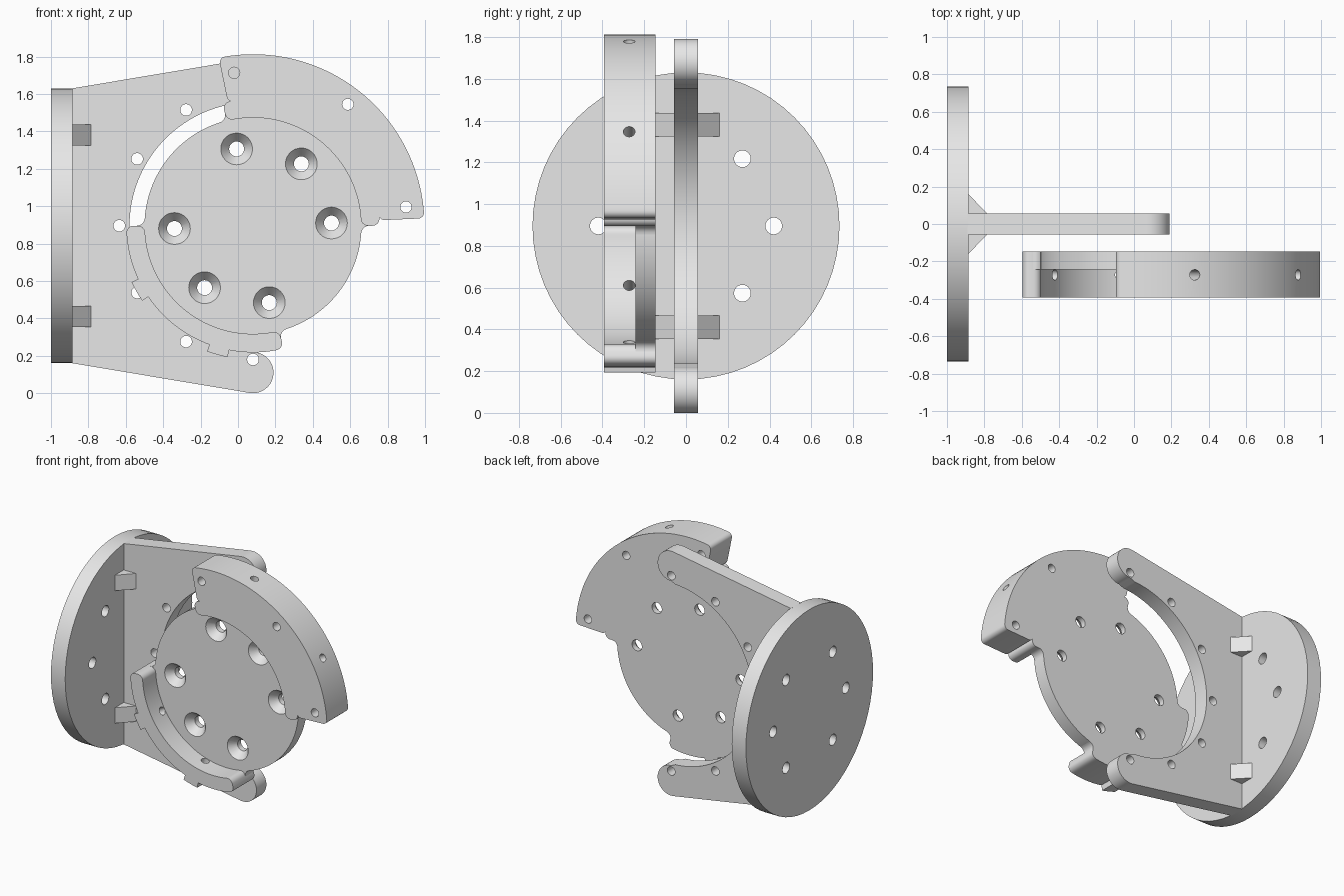
import bpy, bmesh
from math import radians, sin, cos, pi
from mathutils import Vector, Matrix

if "Cube" in bpy.data.objects:
    bpy.data.objects.remove(bpy.data.objects["Cube"])

GREY = (0.8, 0.8, 0.8, 1)
mat = bpy.data.materials.new("light_grey")
mat.use_nodes = True
mat.diffuse_color = GREY
mat.node_tree.nodes["Principled BSDF"].inputs["Base Color"].default_value = GREY

CX, CZ = 0.08, 0.895          # shared pivot axis
BACK, STEP, FRONT = -0.147, -0.242, -0.393
AIM = 52                      # direction of the outer block in degrees
RIM = 0.58


def polar(r, deg):
    return (CX + r * cos(radians(deg)), CZ + r * sin(radians(deg)))


def arc(cx, cz, r, a0, a1, n):
    steps = [radians(a0 + (a1 - a0) * i / n) for i in range(n + 1)]
    return [(cx + r * cos(a), cz + r * sin(a)) for a in steps]


def finish(name, bm):
    bmesh.ops.recalc_face_normals(bm, faces=bm.faces)
    mesh = bpy.data.meshes.new(name)
    bm.to_mesh(mesh)
    bm.free()
    mesh.materials.append(mat)
    ob = bpy.data.objects.new(name, mesh)
    bpy.context.collection.objects.link(ob)
    return ob


def prism(name, pts, lo, hi, axis="y"):
    """Extrude a flat outline along y (outline in xz) or z (outline in xy)."""
    place = (lambda p, d: (p[0], d, p[1])) if axis == "y" else (lambda p, d: (p[0], p[1], d))
    bm = bmesh.new()
    face = bm.faces.new([bm.verts.new(place(p, lo)) for p in pts])
    ext = bmesh.ops.extrude_face_region(bm, geom=[face])
    verts = [e for e in ext["geom"] if isinstance(e, bmesh.types.BMVert)]
    bmesh.ops.translate(bm, verts=verts, vec=Vector(place((0, 0), hi - lo)))
    return finish(name, bm)


def rods(name, spans, r0, r1, sides=32):
    """Cylinders or cones between pairs of points, in one object."""
    bm = bmesh.new()
    for a, b in spans:
        a, b = Vector(a), Vector(b)
        turn = (b - a).to_track_quat("Z", "Y").to_matrix().to_4x4()
        bmesh.ops.create_cone(bm, cap_ends=True, segments=sides, radius1=r0, radius2=r1,
                              depth=(b - a).length, matrix=Matrix.Translation((a + b) / 2) @ turn)
    return finish(name, bm)


def cut(ob, spans, r0, r1=None):
    cutter = rods("cutter", spans, r0, r0 if r1 is None else r1)
    cutter.hide_render = True
    mod = ob.modifiers.new("holes", "BOOLEAN")
    mod.operation, mod.solver, mod.object = "DIFFERENCE", "EXACT", cutter
    bpy.context.view_layer.objects.active = ob
    bpy.ops.object.modifier_apply(modifier=mod.name)
    bpy.data.objects.remove(cutter)


def through(points, lo, hi):
    return [((x, lo, z), (x, hi, z)) for x, z in points]


def sector(r0, r1, mid, half, f):
    """Ring sector outline with its four corners rounded by f."""
    pts = []

    def corner(r, side, t0):
        rc = r - f if r == r1 else r + f
        for i in range(7):
            t = radians(t0 + 15 * i)
            rr = rc + f * sin(t)
            edge = mid + side * half - side * math_deg(f / rc)
            pts.append(polar(rr, edge + math_deg(f * cos(t) / rc)))

    def sweep(r, s):
        span = half - math_deg(f / r) - 1
        pts.extend(polar(r, mid + s * span * (1 - i / 24)) for i in range(49))

    corner(r1, 1, 0)
    sweep(r1, 1)
    corner(r1, -1, 90)
    corner(r0, -1, 180)
    sweep(r0, -1)
    corner(r0, 1, 270)
    return pts


def math_deg(rad):
    return rad * 180 / pi


# Round mounting flange with six bolt holes
BOLTS = [0, 50, 130, 180, 230, 310]
flange = rods("mounting_flange", [((-1, 0, CZ), (-0.885, 0, CZ))], 0.735, 0.735, 64)
cut(flange, [((-1.1, 0.42 * cos(radians(a)), CZ + 0.42 * sin(radians(a))),
              (-0.8, 0.42 * cos(radians(a)), CZ + 0.42 * sin(radians(a)))) for a in BOLTS], 0.04)

# Forked upright plate, its outline mirrored about the pivot height
tip = arc(CX, 0.11, 0.11, -99, 90, 20)
outline = [(-0.89, 0.161)] + tip + arc(CX, CZ, 0.66, 267, 180, 36)
outline += [(x, 2 * CZ - z) for x, z in reversed(outline[:-1])]
plate = prism("fork_plate", outline, -0.057, 0.057)
cut(plate, through([polar(0.715, a) for a in range(90, 271, 30)], -0.2, 0.2), 0.031)

# Gussets between flange and plate
for label, z in (("lower", 0.41), ("upper", 1.38)):
    prism(label + "_gusset", [(-0.89, 0.165), (-0.785, 0.055), (-0.785, -0.055), (-0.89, -0.165)],
          z - 0.057, z + 0.057, "z")

# Turntable disc with countersunk holes
disc = prism("turntable_disc", arc(CX, CZ, RIM, 0, 357.5, 143), STEP, BACK)
spots = [polar(0.42, AIM + a) for a in BOLTS]
cut(disc, through(spots, -0.5, 0), 0.04)
cut(disc, through(spots, STEP - 0.01, STEP + 0.055), 0.093, 0.04)

# Raised rims on both sides, with radial screw holes and end fillets
SCREWS = (-22.5, 22.5)


def radial(mid, r0, r1):
    spans = []
    for s in SCREWS:
        (xa, za), (xb, zb) = polar(r0, mid + s), polar(r1, mid + s)
        spans.append(((xa, -0.272, za), (xb, -0.272, zb)))
    return spans


for label, mid in (("upper", AIM), ("lower", AIM + 180)):
    rim = prism(label + "_rim", sector(RIM - 0.002, 0.677, mid, 52, 0.038), FRONT, BACK)
    cut(rim, radial(mid, 0.5, 1.1), 0.028)
    for side in (-1, 1):
        f = 0.04
        curve = [(f - f * cos(radians(t)), f - f * sin(radians(t))) for t in range(0, 91, 15)]
        curve += [(f, -0.01), (-f, -0.01), (-f, f)]
        pts = [polar(RIM + v, mid + side * (52 + math_deg(u / RIM))) for u, v in curve]
        prism(label + "_rim_fillet", pts, STEP, BACK)

# Small tabs on the lower rim
for s in SCREWS:
    a = AIM + 180 + s
    tab = prism("rim_tab", arc(CX, CZ, 0.715, a - 4.6, a + 4.6, 6)
                + arc(CX, CZ, 0.67, a + 4.6, a - 4.6, 6), FRONT, BACK)
    cut(tab, radial(AIM + 180, 0.5, 1.1), 0.028)

# Heavy outer block
block = prism("outer_block", sector(0.674, 0.917, AIM, 49.5, 0.032), FRONT, BACK)
cut(block, through([polar(0.824, AIM + a) for a in (-45, 0, 45)], -0.6, 0), 0.03)
cut(block, radial(AIM, 0.5, 1.1), 0.028)

# Smooth the curved walls, keep the edges sharp
bpy.ops.object.select_all(action="DESELECT")
for ob in bpy.context.collection.objects:
    if ob.type == "MESH" and mat.name in ob.data.materials:
        ob.select_set(True)
        bpy.context.view_layer.objects.active = ob
bpy.ops.object.shade_smooth_by_angle(angle=radians(30))
